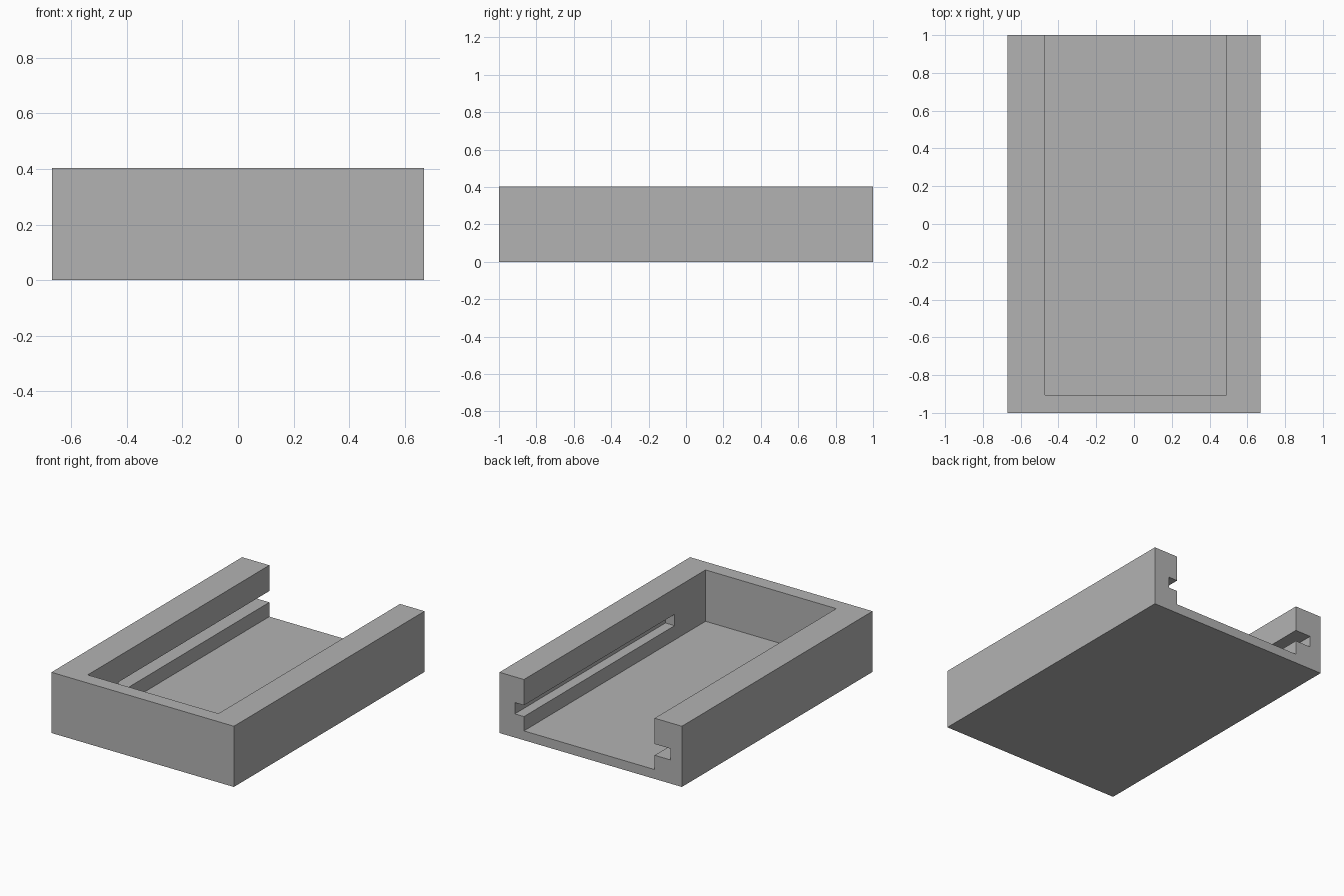
import bpy

old = bpy.data.objects.get("Cube")
if old:
    bpy.data.objects.remove(old, do_unlink=True)

grey = bpy.data.materials.new("plain grey")
grey.use_nodes = True
colour = (0.45, 0.45, 0.45, 1)
grey.diffuse_color = colour
grey.node_tree.nodes["Principled BSDF"].inputs["Base Color"].default_value = colour


def box(name, x, y, z):
    """Box given by its (min, max) extent on each axis."""
    bpy.ops.mesh.primitive_cube_add(size=1)
    ob = bpy.context.object
    ob.name = name
    for v in ob.data.vertices:
        v.co = [lo + (c + 0.5) * (hi - lo) for c, (lo, hi) in zip(v.co, (x, y, z))]
    ob.data.materials.append(grey)
    return ob


def cut(target, cutter):
    """Subtract the cutter from the target, then discard the cutter."""
    cutter.hide_render = True
    mod = target.modifiers.new("cut", 'BOOLEAN')
    mod.operation = 'DIFFERENCE'
    mod.solver = 'EXACT'
    mod.object = cutter
    bpy.context.view_layer.objects.active = target
    bpy.ops.object.modifier_apply(modifier=mod.name)
    bpy.data.objects.remove(cutter, do_unlink=True)


# Solid block
tray = box("open_ended_tray", (-0.67, 0.67), (-1, 1), (0, 0.403))

# Cavity, open at the top and the back
cut(tray, box("cavity_cutter", (-0.47, 0.49), (-0.905, 1.1), (0.062, 0.5)))

# Guide grooves in the side walls, deeper on the right-hand one
for side, x in (("right", (-0.586, -0.40)), ("left", (0.40, 0.557))):
    cut(tray, box(side + "_groove_cutter", x, (-0.58, 1.1), (0.157, 0.232)))
